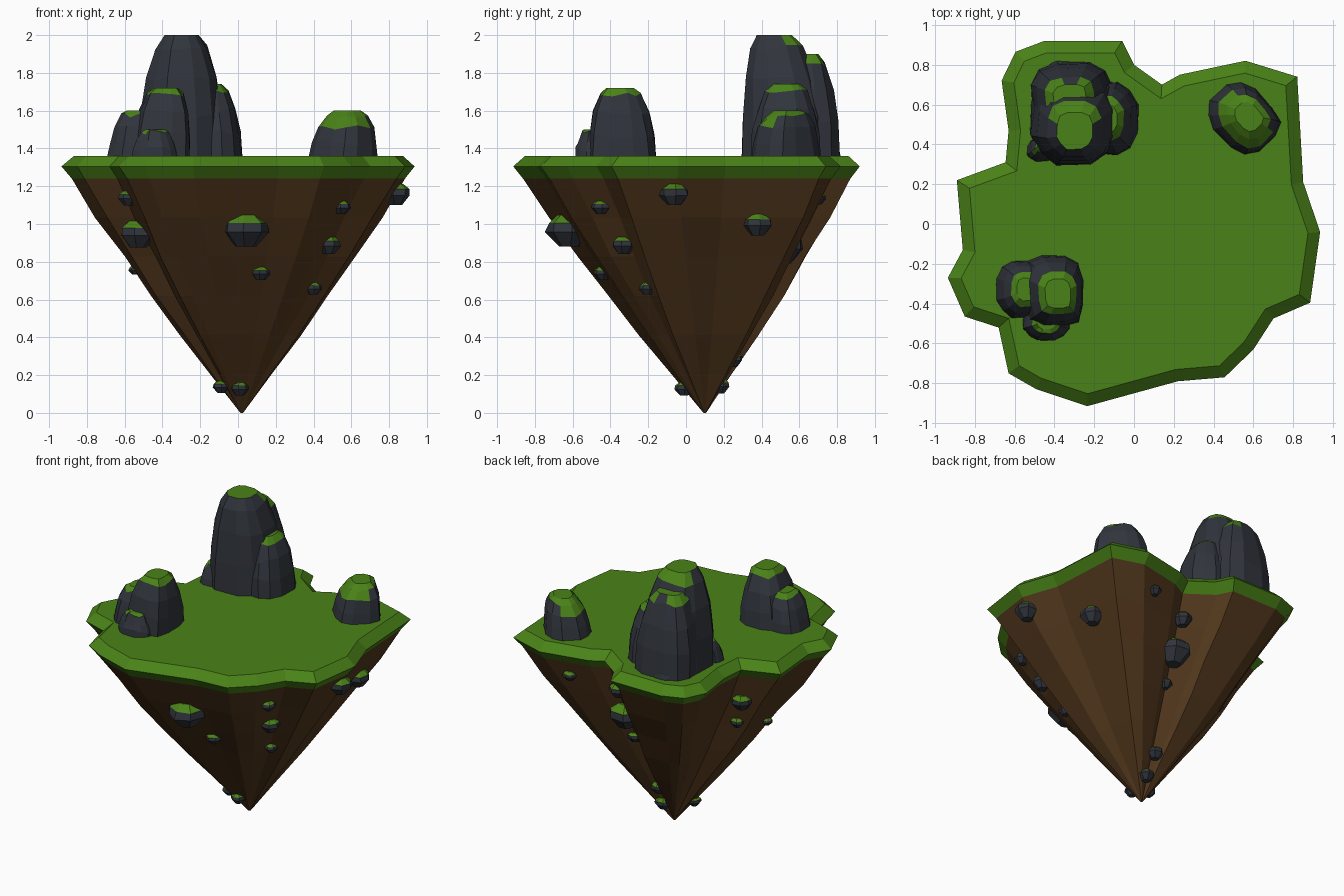
import bpy, bmesh, math, random
from mathutils import Vector
from mathutils.bvhtree import BVHTree

if "Cube" in bpy.data.objects:
    bpy.data.objects.remove(bpy.data.objects["Cube"])

random.seed(4)


def material(name, rgb):
    m = bpy.data.materials.new(name)
    m.diffuse_color = (*rgb, 1)
    m.use_nodes = True
    m.node_tree.nodes["Principled BSDF"].inputs["Base Color"].default_value = m.diffuse_color
    return m


GRASS = material("grass", (0.068, 0.225, 0.009))
SOIL = material("soil", (0.085, 0.039, 0.012))
STONE = material("stone", (0.030, 0.035, 0.045))


def loft(bm, rings, bottom=True):
    rows = [[bm.verts.new(p) for p in ring] for ring in rings]
    n = len(rows[0])
    for a, b in zip(rows, rows[1:]):
        for i in range(n):
            j = (i + 1) % n
            bm.faces.new((a[i], a[j], b[j], b[i]))
    if bottom:
        bm.faces.new(rows[0][::-1])
    bm.faces.new(rows[-1])


def finish(name, bm, mats, moss=None):
    bmesh.ops.recalc_face_normals(bm, faces=bm.faces)
    bm.normal_update()
    if moss is not None:  # upward-facing faces become mossy
        for f in bm.faces:
            f.material_index = int(f.normal.z > moss)
    me = bpy.data.meshes.new(name)
    bm.to_mesh(me)
    bm.free()
    for m in mats:
        me.materials.append(m)
    ob = bpy.data.objects.new(name, me)
    bpy.context.collection.objects.link(ob)


# Island outline seen from above
OUTLINE = [Vector(p) for p in reversed([
    (-.45, .92), (-.06, .92), (0, .80), (.14, .70), (.23, .75), (.56, .82),
    (.82, .74), (.85, .21), (.935, -.04), (.885, -.395), (.70, -.475),
    (.60, -.63), (.455, -.77), (.22, -.79), (-.235, -.915), (-.49, -.83),
    (-.63, -.75), (-.68, -.52), (-.85, -.465), (-.935, -.27),
    (-.86, -.13), (-.89, .22), (-.645, .31), (-.63, .47), (-.665, .72), (-.595, .865)])]


def inset(poly, d):
    out = []
    for i, p in enumerate(poly):
        a = (p - poly[i - 1]).normalized()
        b = (poly[(i + 1) % len(poly)] - p).normalized()
        na, nb = Vector((-a.y, a.x)), Vector((-b.y, b.x))
        out.append(p + (na + nb) * d / (1 + na.dot(nb)))
    return out


def at(poly, z):
    return [(p.x, p.y, z) for p in poly]


# Grass slab with bevelled rim
lower = inset(OUTLINE, .05)
bm = bmesh.new()
loft(bm, [at(lower, 1.24), at(OUTLINE, 1.305), at(inset(OUTLINE, .06), 1.36)], bottom=False)
finish("grass_top", bm, [GRASS])

# Soil cone: slightly bulging taper to an off-centre tip
TIP = Vector((.02, .10))
rings = []
for k in range(7):
    t = k / 6
    s = max(.008, t + .036 * math.sin(math.pi * t))
    j = .018 if 0 < k < 6 else 0
    rings.append(at([TIP + (p - TIP) * s * (1 + random.uniform(-j, j)) for p in lower], 1.24 * t))
bm = bmesh.new()
loft(bm, rings)
bmesh.ops.recalc_face_normals(bm, faces=bm.faces)
soil_tree = BVHTree.FromBMesh(bm)
finish("soil_cone", bm, [SOIL])

# Standing rocks: clusters of faceted, slightly boxy domes sharing one profile
DOME = [(0, 1), (.35, .94), (.65, .82), (.9, .60), (1, .40)]
BASE = 1.34


def boxy(v):
    return math.copysign(abs(v) ** .75, v)


def dome(bm, x, y, rx, ry, top, lean_x=0, lean_y=0, turn=0, sides=12):
    wobble = [random.uniform(.94, 1.05) for _ in range(sides)]
    rings = []
    for t, s in DOME:
        ring = []
        for i in range(sides):
            a = .25 + math.tau * i / sides
            w = s * wobble[i] * random.uniform(.97, 1.03)
            u, v = rx * w * boxy(math.cos(a)), ry * w * boxy(math.sin(a))
            dz = random.uniform(-.015, .015) if 0 < t < 1 else 0
            ring.append((x + lean_x * t + u * math.cos(turn) - v * math.sin(turn),
                         y + lean_y * t * t + u * math.sin(turn) + v * math.cos(turn),
                         BASE + (top - BASE) * t + dz))
        rings.append(ring)
    loft(bm, rings)


# Each dome: x, y, half width, half depth, top height, lean x, lean y, turn
ROCKS = {
    "tall_rock": [
        (-.30, .53, .23, .23, 2.0, 0, -.06), (-.14, .53, .16, .19, 1.74, -.01, 0),
        (-.31, .63, .21, .18, 1.9, -.01, 0), (-.36, .77, .08, .05, 1.42),
        (-.47, .37, .07, .06, 1.52, .02, .03)],
    "front_rock": [
        (-.41, -.34, .165, .19, 1.72, .03, -.01), (-.57, -.33, .125, .145, 1.60, .03, 0),
        (-.44, -.49, .12, .10, 1.50)],
    "right_rock": [(.545, .53, .18, .155, 1.60, .03, .01, -.8)],
}
for name, domes in ROCKS.items():
    bm = bmesh.new()
    for d in domes:
        dome(bm, *d)
    finish(name, bm, [STONE, GRASS], .55)

# Pebbles stuck in the soil, placed by casting rays along a view: (across, up, radius)
r2, se, ce = math.sqrt(.5), math.sin(math.radians(25)), math.cos(math.radians(25))
PEBBLES = {
    "front": ((1, 0, 0), (0, 0, 1), [
        (.04, .97, .12), (-.53, .95, .10), (-.58, 1.14, .055), (.48, .89, .065),
        (.40, .66, .045), (.12, .74, .05), (.01, .13, .05), (-.09, .14, .045)]),
    "right": ((0, 1, 0), (0, 0, 1), [(-.06, 1.16, .08), (.38, 1, .08), (-.45, 1.09, .05)]),
    "back": ((-r2, r2, 0), (r2 * se, r2 * se, ce), [
        (.2, 1.36, .045), (.35, 1.19, .065), (.28, .98, .12), (.23, .78, .045),
        (.15, .34, .055), (.09, .2, .055)]),
    "left": ((-r2, -r2, 0), (-r2 * -se, r2 * -se, ce), [
        (.26, .7, .07), (.24, .57, .045), (.47, .56, .035)]),
}
for side, (right, up, spots) in PEBBLES.items():
    right, up = Vector(right), Vector(up)
    toward = right.cross(up)
    for k, (u, v, r) in enumerate(spots):
        hit = soil_tree.ray_cast(right * u + up * v + toward * 5, -toward)[0]
        if hit is None:
            continue
        spin, rings = random.random(), []
        for h, w in [(-.75, .45), (-.1, 1), (.3, .92), (.65, .5)]:
            ring = []
            for i in range(7):
                a, q = spin + math.tau * i / 7, r * w * random.uniform(.92, 1.08)
                ring.append(hit + Vector((q * math.cos(a), q * math.sin(a), h * r)))
            rings.append(ring)
        bm = bmesh.new()
        loft(bm, rings)
        finish(f"pebble_{side}_{k + 1}", bm, [STONE, GRASS], .6)
